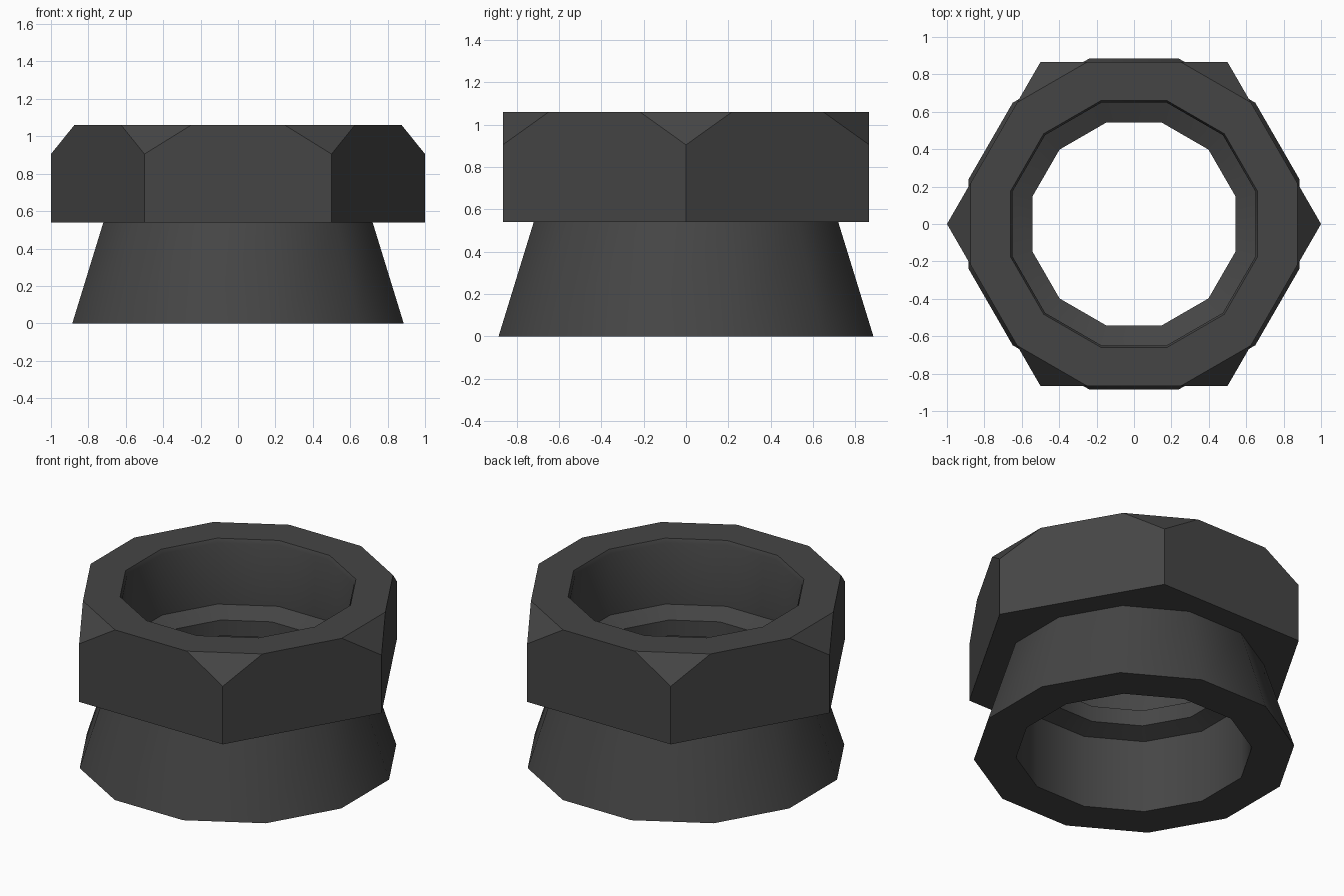
import bpy, bmesh
from math import sin, cos, radians, atan2, hypot, degrees

if "Cube" in bpy.data.objects:
    bpy.data.objects.remove(bpy.data.objects["Cube"])

bm = bmesh.new()


def ring(radius, z, angles):
    return [bm.verts.new((radius * cos(radians(a)), radius * sin(radians(a)), z))
            for a in angles]


def bridge(a, b):
    n = len(a)
    for i in range(n):
        j = (i + 1) % n
        bm.faces.new((a[i], a[j], b[j], b[i]))


# Twelve-sided turned surface: bore rim, seat, lower bore, flared skirt
round_angles = [30 * i - 15 for i in range(12)]
profile = [(0.683, 1.06), (0.672, 1.035), (0.672, 0.65), (0.563, 0.60),
           (0.563, 0.50), (0.675, 0.46), (0.675, 0.0), (0.917, 0.0),
           (0.745, 0.54)]
rings = [ring(r, z, round_angles) for r, z in profile]
for a, b in zip(rings, rings[1:]):
    bridge(a, b)
rim, neck = rings[0], rings[-1]

# Hexagonal head with its top corners cut off
cut_x = 0.875
cut_y = (1 - cut_x) * 3 ** 0.5
cut_angle = degrees(atan2(cut_y, cut_x))
hex_angles = [60 * k for k in range(6)]
top = ring(hypot(cut_x, cut_y), 1.06,
           [60 * (i // 2) + cut_angle * (1 if i % 2 else -1) for i in range(12)])
upper = ring(1, 0.905, hex_angles)
lower = ring(1, 0.54, hex_angles)

bridge(top, rim)
for k in range(6):
    n = (k + 1) % 6
    a, b, c = 2 * k, 2 * k + 1, (2 * k + 2) % 12
    bm.faces.new((top[a], top[b], upper[k]))
    bm.faces.new((lower[k], lower[n], upper[n], top[c], top[b], upper[k]))
    bm.faces.new((lower[k], neck[a], neck[b]))
    bm.faces.new((lower[k], neck[b], neck[c], lower[n]))

bmesh.ops.recalc_face_normals(bm, faces=bm.faces)
mesh = bpy.data.meshes.new("flared_hex_nut")
bm.to_mesh(mesh)
bm.free()
nut = bpy.data.objects.new("flared_hex_nut", mesh)
bpy.context.collection.objects.link(nut)

# Smooth round walls, sharp hexagon edges
bpy.context.view_layer.objects.active = nut
nut.select_set(True)
bpy.ops.object.shade_smooth_by_angle(angle=radians(35))

# Dark metal
metal = bpy.data.materials.new("dark_metal")
metal.diffuse_color = (0.06, 0.06, 0.06, 1)
metal.use_nodes = True
metal.node_tree.nodes["Principled BSDF"].inputs["Base Color"].default_value = metal.diffuse_color
mesh.materials.append(metal)
